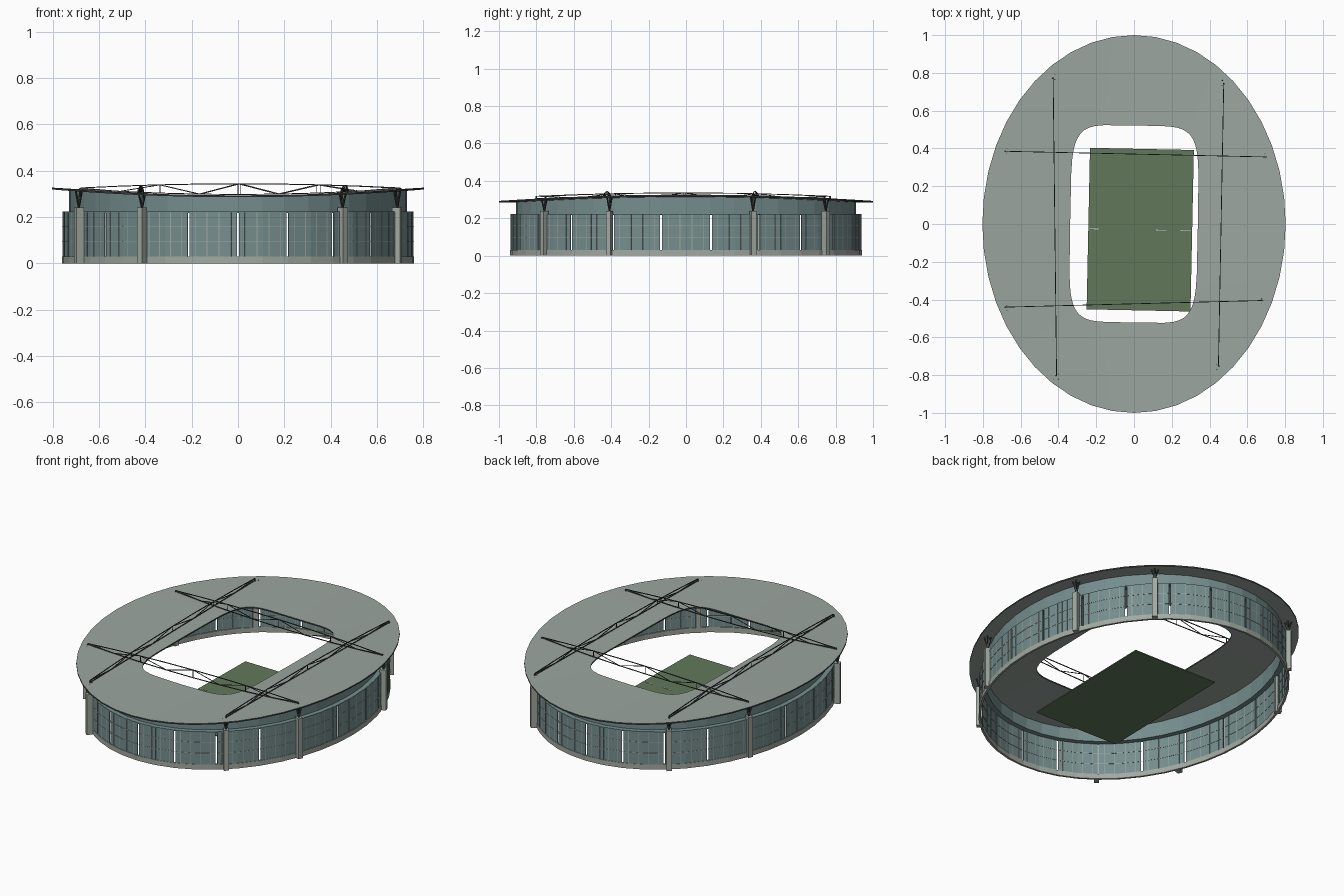
import bpy, bmesh
from math import sin, cos, pi, copysign, radians
from mathutils import Vector, Matrix

cube = bpy.data.objects.get("Cube")
if cube:
    bpy.data.objects.remove(cube)


def material(name, rgb):
    m = bpy.data.materials.new(name)
    m.use_nodes = True
    m.diffuse_color = (*rgb, 1)
    m.node_tree.nodes["Principled BSDF"].inputs["Base Color"].default_value = (*rgb, 1)
    return m


ROOF = material("roof grey", (0.33, 0.38, 0.35))
CONCRETE = material("pale concrete", (0.36, 0.40, 0.36))
GLASS = material("teal glass", (0.18, 0.27, 0.27))
STEEL = material("dark steel", (0.045, 0.05, 0.05))
GRASS = material("pitch green", (0.12, 0.19, 0.10))
LINE = material("line white", (0.65, 0.68, 0.63))

PANELS = 44
STEP = 2 * pi / PANELS


def saddle(x):
    return 0.293 + 0.052 * x * x


def oval(t, rx, ry, z=0.0):
    return Vector((rx * cos(t), ry * sin(t), z))


def opening(t):
    # rounded rectangular hole, turned slightly
    c, s = cos(t), sin(t)
    p = Vector((copysign(abs(c) ** 0.35, c) * 0.338, copysign(abs(s) ** 0.35, s) * 0.522, 0))
    p = Matrix.Rotation(radians(-1), 3, 'Z') @ p
    return Vector((p.x, p.y, saddle(p.x)))


def finish(name, bm, *mats):
    bmesh.ops.recalc_face_normals(bm, faces=bm.faces)
    me = bpy.data.meshes.new(name)
    bm.to_mesh(me)
    bm.free()
    for m in mats:
        me.materials.append(m)
    ob = bpy.data.objects.new(name, me)
    bpy.context.collection.objects.link(ob)
    return ob


def loft(bm, rings, closed=False):
    # quads around a list of point rings
    vs = [[bm.verts.new(p) for p in r] for r in rings]
    n = len(vs[0])
    pairs = list(zip(vs, vs[1:])) + ([(vs[-1], vs[0])] if closed else [])
    for a, b in pairs:
        for i in range(n):
            j = (i + 1) % n
            bm.faces.new((a[i], a[j], b[j], b[i]))


def box(bm, center, size, angle=0.0):
    m = Matrix.Translation(center) @ Matrix.Rotation(angle, 4, 'Z') @ Matrix.Diagonal((*size, 1))
    bmesh.ops.create_cube(bm, size=1, matrix=m)


def bar(bm, a, b, w=0.004):
    # square steel bar between two points
    a, b = Vector(a), Vector(b)
    d = b - a
    m = Matrix.Translation((a + b) / 2) @ d.to_track_quat('Z', 'Y').to_matrix().to_4x4()
    bmesh.ops.create_cube(bm, size=1, matrix=m @ Matrix.Diagonal((w, w, d.length, 1)))


# Saddle roof with a dark outer rim
ts = [i * STEP for i in range(PANELS)]
drop = Vector((0, 0, 0.008))
outer = [oval(t, 0.803, 1.0, saddle(0.803 * cos(t))) for t in ts]
inner = [opening(t) for t in ts]
bm = bmesh.new()
loft(bm, [outer, inner, [p - drop for p in inner], [p - drop for p in outer]], True)
roof = finish("roof", bm, ROOF, STEEL)
for f in roof.data.polygons:
    if abs(f.normal.z) < 0.5:
        f.material_index = 1

# Upper glass drum
bm = bmesh.new()
loft(bm, [[oval(t, r[0], r[1], z if z < 0.25 else saddle(r[0] * cos(t)) - 0.004) for t in ts]
          for r, z in (((0.73, 0.91), 0.22), ((0.73, 0.91), 0.3),
                       ((0.724, 0.904), 0.3), ((0.724, 0.904), 0.22))], True)
finish("upper_drum", bm, GLASS)

# Ledge between the two drums
bm = bmesh.new()
loft(bm, [[oval(t, a, b, z) for t in ts] for a, b, z in
          ((0.757, 0.937, 0.224), (0.724, 0.904, 0.224),
           (0.724, 0.904, 0.218), (0.757, 0.937, 0.218))], True)
finish("ledge", bm, GLASS)

# Concrete base ring
bm = bmesh.new()
loft(bm, [[oval(t, a, b, z) for t in ts] for a, b, z in
          ((0.76, 0.94, 0), (0.76, 0.94, 0.03), (0.748, 0.928, 0.03), (0.748, 0.928, 0))], True)
finish("base_ring", bm, CONCRETE)

# Lower glass panels with open slits, and their pale glazing bars
glass, bars = bmesh.new(), bmesh.new()
for i in range(PANELS):
    left_gap, right_gap = (0.006, 0) if i % 2 else (0, 0.006)
    a = oval(i * STEP + left_gap, 0.755, 0.935)
    b = oval((i + 1) * STEP - right_gap, 0.755, 0.935)
    d = b - a
    ang = math_angle = Vector((1, 0)).angle_signed(d.xy) * -1
    mid = (a + b) / 2
    box(glass, mid + Vector((0, 0, 0.125)), (d.length, 0.005, 0.195), ang)
    for z in (0.095, 0.16):
        box(bars, mid + Vector((0, 0, z)), (d.length, 0.008, 0.003), ang)
    for k in (0.25, 0.75):
        box(bars, a.lerp(b, k) + Vector((0, 0, 0.125)), (0.003, 0.008, 0.19), ang)
finish("lower_glass", glass, GLASS)
finish("glazing_bars", bars, CONCRETE)

# Four roof trusses, each resting on two columns
trusses = [((-0.41, -0.80), (-0.428, 0.77)), ((0.447, -0.75), (0.475, 0.74)),
           ((-0.68, -0.44), (0.68, -0.405)), ((-0.68, 0.385), (0.70, 0.355))]
steel, columns = bmesh.new(), bmesh.new()
for p, q in trusses:
    p, q = Vector((*p, 0)), Vector((*q, 0))

    def chord(u, lift):
        v = p.lerp(q, u)
        v.z = saddle(v.x) + lift
        return v

    def top(u):
        v = p.lerp(q, u)
        along_x = abs(p.x - q.x) > 0.5
        v.z = (0.325 if along_x else 0.318) + 0.018 * (1 - (2 * u - 1) ** 2)
        return v

    us = [k / 8 for k in range(9)]
    for k, (u, w) in enumerate(zip(us, us[1:])):
        bar(steel, top(u), top(w))
        bar(steel, chord(u, 0.004), chord(w, 0.004))
        if k % 2:
            bar(steel, chord(u, 0.004), top(w), 0.003)
        else:
            bar(steel, top(u), chord(w, 0.004), 0.003)
        if k % 2 == 0 and k:
            bar(steel, chord(u, 0.004), top(u), 0.003)
    for end, u in ((p, 0), (q, 1)):
        foot = end * 1.01
        ang = Vector((1, 0)).angle_signed(Vector((end.x / 0.58, end.y / 0.88))) * -1
        box(columns, foot + Vector((0, 0, 0.12)), (0.035, 0.028, 0.24), ang)
        # spreading struts from the column head to the roof
        head = foot + Vector((0, 0, 0.238))
        for dx, dy in ((-0.014, -0.014), (0.014, -0.014), (-0.014, 0.014), (0.014, 0.014)):
            tip = foot + Vector((dx, dy, saddle(foot.x)))
            bar(steel, head, tip, 0.006)
        bar(steel, head, top(u), 0.007)
finish("roof_trusses", steel, STEEL)
finish("columns", columns, CONCRETE)

# Playing field with halfway line marks
turn = radians(-1.2)
bm = bmesh.new()
box(bm, Vector((0.033, -0.03, 0.014)), (0.55, 0.855, 0.006), turn)
finish("pitch", bm, GRASS)
bm = bmesh.new()
for x in (-0.215, 0.145, 0.275):
    box(bm, Vector((x, -0.03 - 0.02 * x, 0.0175)), (0.055, 0.004, 0.002), turn)
finish("halfway_line", bm, LINE)
